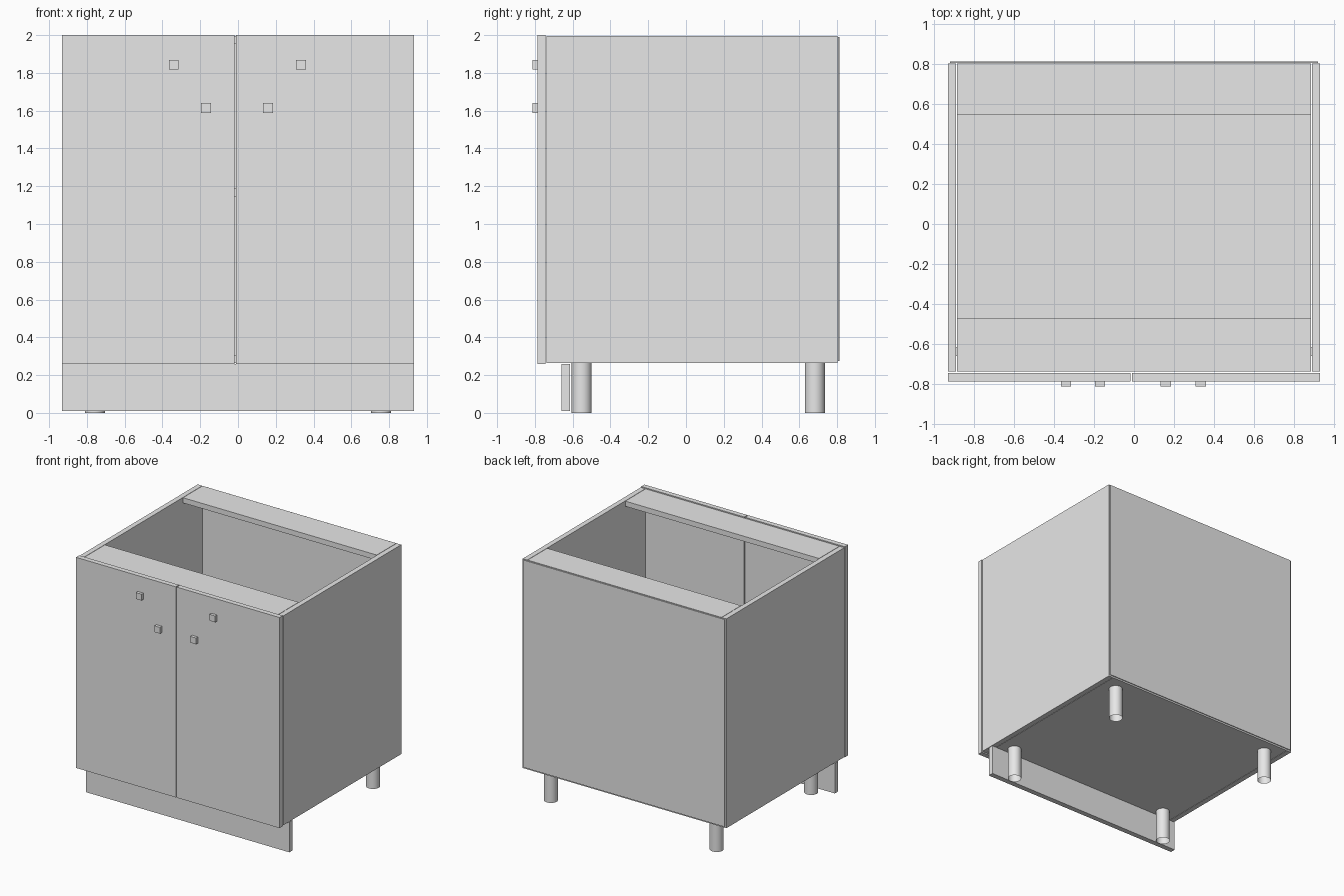
import bpy
import bmesh
from mathutils import Matrix, Vector

cube = bpy.data.objects.get("Cube")
if cube:
    bpy.data.objects.remove(cube, do_unlink=True)

grey = bpy.data.materials.new("light_grey")
grey.use_nodes = True
COLOUR = (0.8, 0.8, 0.8, 1)
grey.diffuse_color = COLOUR
grey.node_tree.nodes["Principled BSDF"].inputs["Base Color"].default_value = COLOUR


def finish(name, bm):
    mesh = bpy.data.meshes.new(name)
    bm.to_mesh(mesh)
    bm.free()
    mesh.materials.append(grey)
    obj = bpy.data.objects.new(name, mesh)
    bpy.context.collection.objects.link(obj)
    return obj


def board(name, x, y, z):
    """Flat board given by its (low, high) extents on each axis."""
    low, high = (Vector(corner) for corner in zip(x, y, z))
    bm = bmesh.new()
    matrix = Matrix.Translation((low + high) / 2) @ Matrix.Diagonal((*(high - low), 1))
    bmesh.ops.create_cube(bm, size=1, matrix=matrix)
    return finish(name, bm)


def tube(name, x, y, radius, height):
    """Round leg, open at both ends."""
    bm = bmesh.new()
    bmesh.ops.create_cone(bm, cap_ends=False, segments=32, radius1=radius, radius2=radius,
                          depth=height, matrix=Matrix.Translation((x, y, height / 2)))
    for face in bm.faces:
        face.smooth = True
    return finish(name, bm)


HALF = 0.931       # half the cabinet width
INNER = 0.886      # half the clear width between the sides
BASE = 0.264       # underside of the carcass
TOP = 1.995
THICK = 0.043
FRONT, BACK = -0.738, 0.803

# Carcass: sides, bottom, shelf, top rails and thin back
inside = (-INNER, INNER)
board("right_side", (-HALF, -INNER - 0.003), (FRONT, BACK), (BASE, TOP))
board("left_side", (INNER + 0.003, HALF), (FRONT, BACK), (BASE, TOP))
board("bottom_panel", inside, (FRONT, BACK), (BASE, BASE + THICK))
board("shelf", inside, (FRONT + 0.03, BACK), (1.146, 1.146 + THICK))
board("front_top_rail", inside, (FRONT, -0.473), (TOP - THICK, TOP))
board("back_top_rail", inside, (0.547, BACK), (TOP - THICK, TOP))
board("back_panel", (-0.92, 0.92), (BACK + 0.002, 0.812), (0.276, 1.99))

# Doors and plinth
door_y, door_z = (-0.787, -0.745), (0.259, 2.0)
board("right_door", (-HALF, -0.018), door_y, door_z)
board("left_door", (-0.010, HALF), door_y, door_z)
board("plinth", (-HALF, HALF), (-0.659, -0.615), (0.01, 0.259))

# Square knobs, two on each door
for i, (x, z) in enumerate([(-0.34, 1.843), (-0.17, 1.614), (0.158, 1.614), (0.334, 1.843)]):
    board(f"knob_{i + 1}", (x - 0.026, x + 0.026), (-0.812, -0.787), (z - 0.026, z + 0.026))

# Legs
for side, x in (("right", -0.758), ("left", 0.758)):
    for end, y in (("front", -0.552), ("back", 0.682)):
        tube(f"{end}_{side}_leg", x, y, 0.053, BASE)
